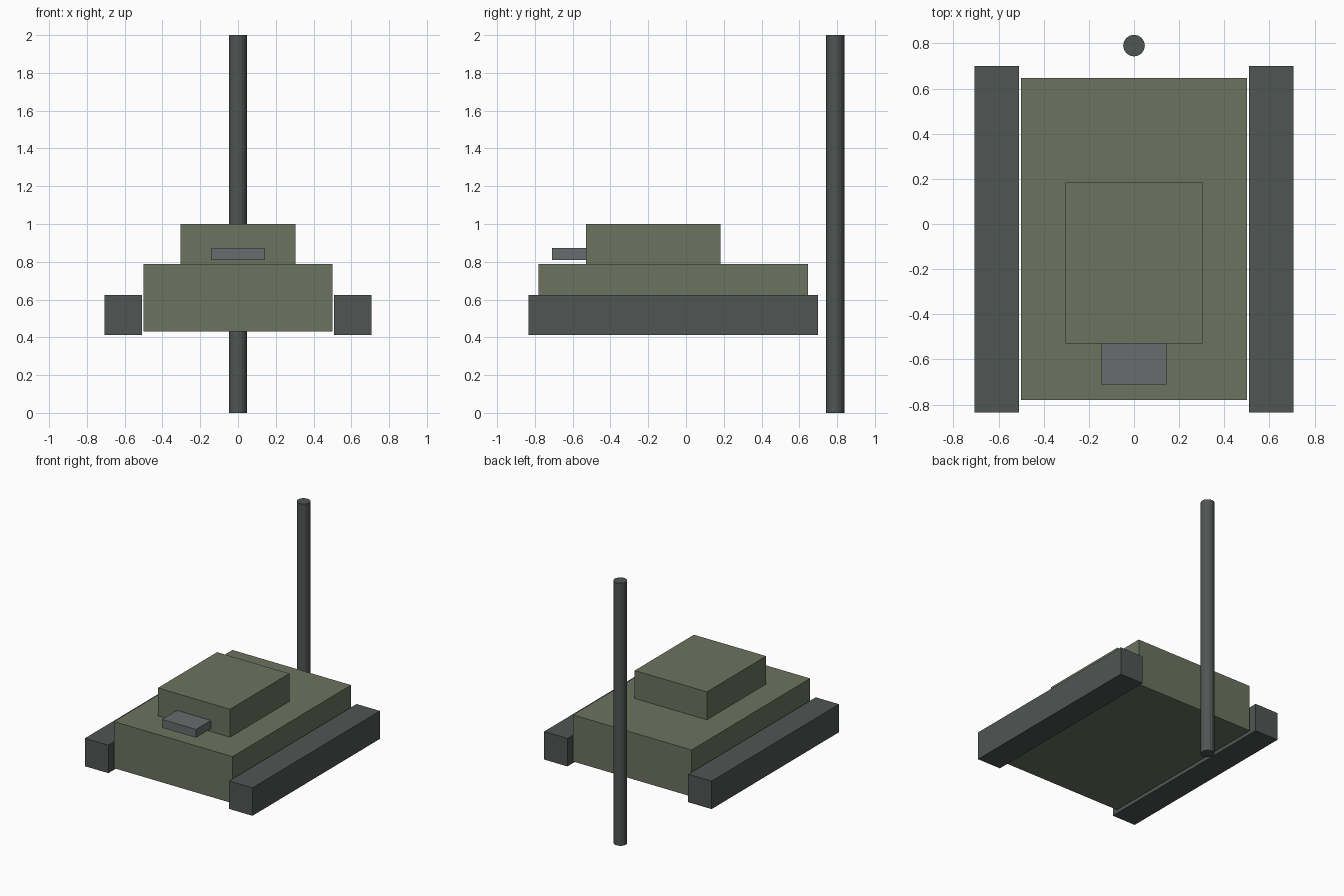
import bpy

if "Cube" in bpy.data.objects:
    bpy.data.objects.remove(bpy.data.objects["Cube"])


def material(name, rgb):
    mat = bpy.data.materials.new(name)
    mat.diffuse_color = (*rgb, 1.0)
    mat.use_nodes = True
    mat.node_tree.nodes["Principled BSDF"].inputs["Base Color"].default_value = mat.diffuse_color
    return mat


def box(name, x, y, z, mat):
    """Axis-aligned box given (min, max) on each axis."""
    spans = (x, y, z)
    bpy.ops.mesh.primitive_cube_add(size=1, location=[(a + b) / 2 for a, b in spans])
    ob = bpy.context.object
    ob.name = name
    ob.scale = [b - a for a, b in spans]
    bpy.ops.object.transform_apply(location=False, rotation=False, scale=True)
    ob.data.materials.append(mat)
    return ob


olive = material("olive_paint", (0.15, 0.17, 0.115))
dark = material("dark_steel", (0.08, 0.09, 0.085))
grey = material("grey_metal", (0.14, 0.15, 0.15))

# Hull and turret
box("hull", (-0.5, 0.5), (-0.78, 0.647), (0.432, 0.787), olive)
box("turret", (-0.304, 0.304), (-0.53, 0.183), (0.787, 1.0), olive)

# Flat plate on the turret front
box("front_plate", (-0.143, 0.143), (-0.71, -0.53), (0.809, 0.872), grey)

# Tracks on both sides
for side, x in (("left", (-0.706, -0.509)), ("right", (0.509, 0.706))):
    box(side + "_track", x, (-0.834, 0.70), (0.412, 0.625), dark)

# Upright pole behind the hull
bpy.ops.mesh.primitive_cylinder_add(vertices=16, radius=0.048, depth=2.0,
                                    location=(0, 0.79, 1.0))
pole = bpy.context.object
pole.name = "pole"
pole.data.materials.append(dark)
